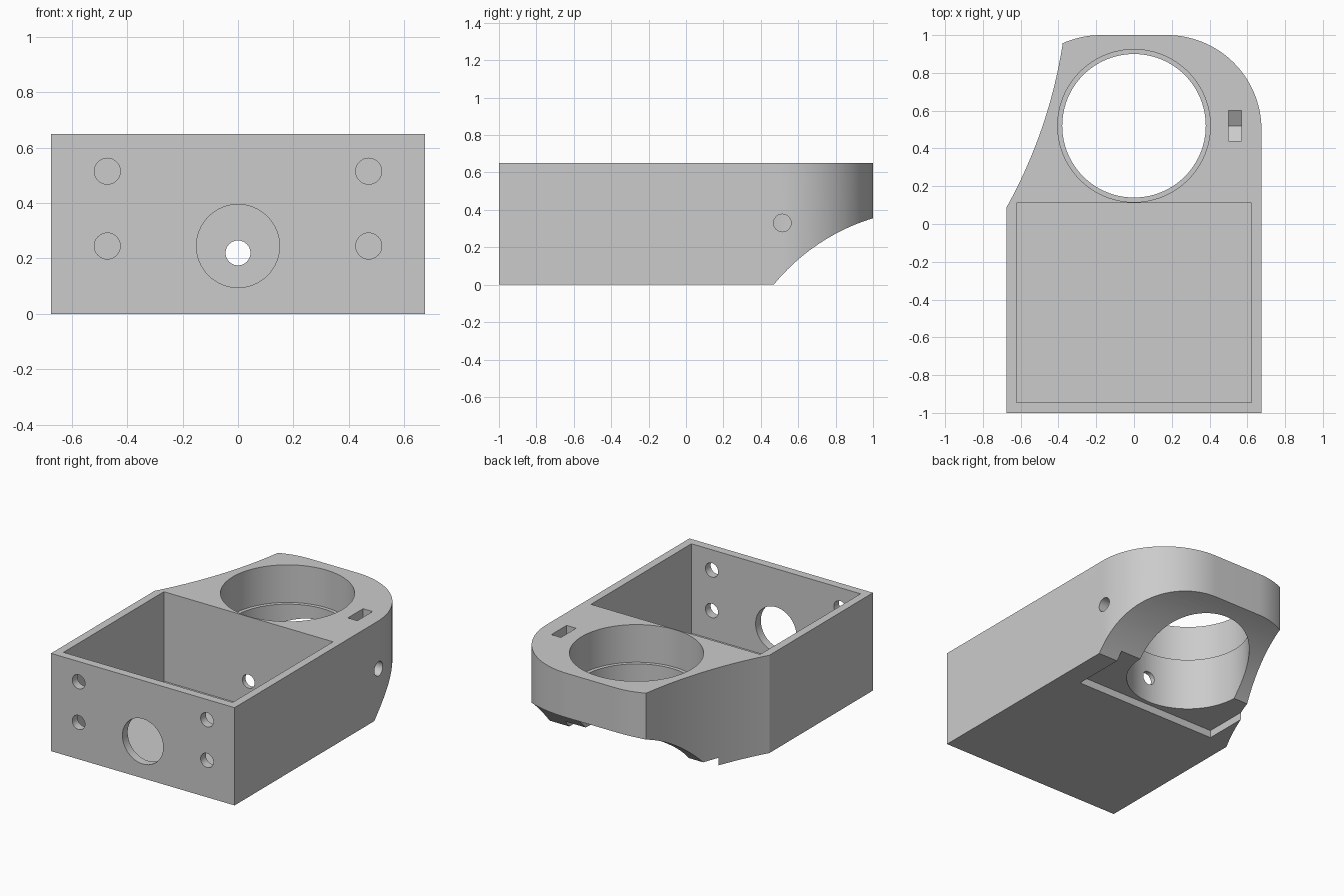
import bpy, bmesh
from math import sin, cos, pi, radians

if "Cube" in bpy.data.objects:
    bpy.data.objects.remove(bpy.data.objects["Cube"], do_unlink=True)

grey = bpy.data.materials.new("plain_grey")
grey.use_nodes = True
colour = (0.6, 0.6, 0.6, 1)
grey.diffuse_color = colour
grey.node_tree.nodes["Principled BSDF"].inputs["Base Color"].default_value = colour


def arc(u, v, r, start, end, n):
    return [(u + r * cos(radians(start + (end - start) * i / n)),
             v + r * sin(radians(start + (end - start) * i / n))) for i in range(n + 1)]


def prism(name, profile, axis, lo, hi):
    """Extrude a closed 2D profile along one axis from lo to hi."""
    place = {"x": lambda u, v, w: (w, u, v),
             "y": lambda u, v, w: (u, w, v),
             "z": lambda u, v, w: (u, v, w)}[axis]
    bm = bmesh.new()
    ends = [[bm.verts.new(place(u, v, w)) for u, v in profile] for w in (lo, hi)]
    n = len(profile)
    for ring in ends:
        bm.faces.new(ring)
    for i in range(n):
        j = (i + 1) % n
        bm.faces.new((ends[0][i], ends[0][j], ends[1][j], ends[1][i]))
    bmesh.ops.recalc_face_normals(bm, faces=bm.faces)
    mesh = bpy.data.meshes.new(name)
    bm.to_mesh(mesh)
    bm.free()
    mesh.materials.append(grey)
    obj = bpy.data.objects.new(name, mesh)
    bpy.context.collection.objects.link(obj)
    return obj


def rect(u0, u1, v0, v1):
    return [(u0, v0), (u1, v0), (u1, v1), (u0, v1)]


def circle(u, v, r, n=48):
    return arc(u, v, r, 0, 360, n)[:-1]


# Body: square at the front, rounded at the back
HALF, HEIGHT, RING_Y = 0.675, 0.65, 0.52
outline = [(-HALF, -1), (HALF, -1)]
outline += arc(0.175, 0.5, 0.5, 0, 90, 32) + arc(-0.175, 0.5, 0.5, 90, 180, 32)
housing = prism("housing", outline, "z", 0, HEIGHT)


def cut(name, profile, axis, lo, hi):
    cutter = prism(name, profile, axis, lo, hi)
    cutter.hide_render = True
    mod = housing.modifiers.new(name, "BOOLEAN")
    mod.operation, mod.solver, mod.object = "DIFFERENCE", "EXACT", cutter
    bpy.context.view_layer.objects.active = housing
    bpy.ops.object.modifier_apply(modifier=name)
    bpy.data.objects.remove(cutter, do_unlink=True)


# Hollowed right flank and curved undercut at the back
cut("flank_cut", arc(-2.947, 1.352, 2.6, -45, 25, 140) + [(-2, 2.45)], "z", -0.5, 1)
cut("undercut", circle(1.32, -0.697, 1.1, 256), "x", -1, 1)

# Open box compartment
cut("compartment", rect(-0.622, 0.622, -0.945, 0.11), "z", 0.055, 1)

# Stepped vertical bore and the shallow recess beneath it
cut("bore", circle(0, RING_Y, 0.38, 96), "z", -0.5, 1)
cut("bore_step", circle(0, RING_Y, 0.404, 96), "z", 0.4, 1)
cut("bottom_recess", rect(-0.525, 0.53, 0.112, 1.5), "z", -0.5, 0.05)

# Front wall holes
cut("front_port", circle(0, 0.245, 0.15, 64), "y", -1.2, -0.8)
for x in (-0.472, 0.472):
    for z in (0.245, 0.515):
        cut("screw_hole", circle(x, z, 0.047, 32), "y", -1.2, -0.8)

# Passage between compartment and bore
cut("passage", circle(0, 0.22, 0.045, 32), "y", 0, 0.4)

# Clamp screw hole with its nut slot
cut("clamp_hole", circle(0.515, 0.33, 0.047, 32), "x", 0.2, 0.9)
cut("nut_slot", [(0.44, 0.284), (RING_Y, 0.238), (0.6, 0.284), (0.6, 1), (0.44, 1)],
    "x", 0.5, 0.57)

bpy.ops.object.select_all(action="DESELECT")
housing.select_set(True)
bpy.context.view_layer.objects.active = housing
bpy.ops.object.shade_smooth_by_angle(angle=radians(25))
